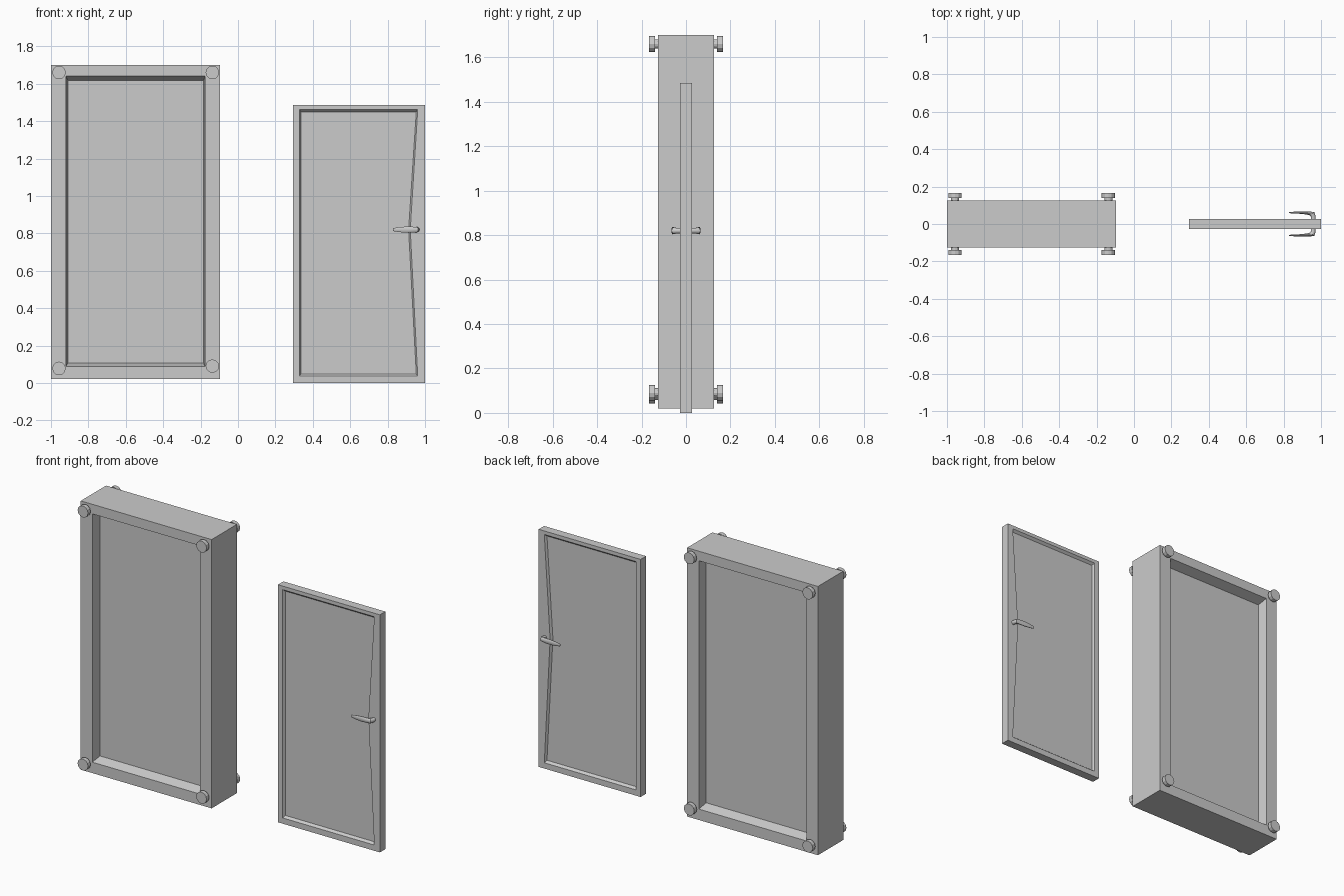
import bpy, bmesh
from math import sin, cos, pi
from mathutils import Vector

if "Cube" in bpy.data.objects:
    bpy.data.objects.remove(bpy.data.objects["Cube"])


def finish(name, bm, smooth=False):
    bmesh.ops.recalc_face_normals(bm, faces=bm.faces[:])
    me = bpy.data.meshes.new(name)
    bm.to_mesh(me)
    bm.free()
    ob = bpy.data.objects.new(name, me)
    bpy.context.collection.objects.link(ob)
    if smooth:
        bpy.context.view_layer.objects.active = ob
        ob.select_set(True)
        bpy.ops.object.shade_smooth_by_angle(angle=0.7)
        ob.select_set(False)
    return ob


def bridge(bm, a, b):
    n = len(a)
    for i in range(n):
        j = (i + 1) % n
        bm.faces.new((a[i], a[j], b[j], b[i]))


def recessed_slab(name, outer, rim, panel, half, depth):
    """Slab with a sloped-edge recess on both the front and the back."""
    bm = bmesh.new()
    edges = []
    for s in (-1, 1):
        loops = [[bm.verts.new((x, s * y, z)) for x, z in pts]
                 for pts, y in ((outer, half), (rim, half), (panel, half - depth))]
        bridge(bm, loops[0], loops[1])
        bridge(bm, loops[1], loops[2])
        bm.faces.new(loops[2])
        edges.append(loops[0])
    bridge(bm, edges[0], edges[1])
    return finish(name, bm)


def rect(x0, x1, z0, z1):
    return [(x0, z0), (x1, z0), (x1, z1), (x0, z1)]


def lathe_bolt(name, x, z, s):
    """Neck and wider round head along y."""
    bm = bmesh.new()
    n = 12
    rings = []
    for y, r in ((0.12, 0.021), (0.14, 0.021), (0.14, 0.036), (0.166, 0.036)):
        rings.append([bm.verts.new((x + r * cos(2 * pi * i / n), s * y,
                                    z + r * sin(2 * pi * i / n))) for i in range(n)])
    for a, b in zip(rings, rings[1:]):
        bridge(bm, a, b)
    bm.faces.new(rings[0])
    bm.faces.new(rings[-1])
    finish(name, bm)


def lever(name, s):
    """Tapered handle swept through a right-angle bend."""
    # x, y, half thickness, half height
    path = [(0.958, 0.010, 0.013, 0.013), (0.958, 0.042, 0.013, 0.013),
            (0.954, 0.053, 0.015, 0.015), (0.938, 0.057, 0.009, 0.016),
            (0.900, 0.060, 0.006, 0.017), (0.860, 0.061, 0.005, 0.014),
            (0.828, 0.061, 0.003, 0.008)]
    bm = bmesh.new()
    rings, n = [], 10
    for k, (x, y, w, h) in enumerate(path):
        p, q = path[max(k - 1, 0)], path[min(k + 1, len(path) - 1)]
        t = Vector((q[0] - p[0], q[1] - p[1])).normalized()
        ring = []
        for i in range(n):
            a = 2 * pi * i / n
            ring.append(bm.verts.new((x - t.y * w * cos(a), s * (y + t.x * w * cos(a)),
                                      0.82 + h * sin(a))))
        rings.append(ring)
    for a, b in zip(rings, rings[1:]):
        bridge(bm, a, b)
    bm.faces.new(rings[0])
    bm.faces.new(rings[-1])
    finish(name, bm, smooth=True)


# Deep frame with recessed panel
recessed_slab("frame_block", rect(-1.0, -0.095, 0.02, 1.70),
              rect(-0.92, -0.176, 0.088, 1.64),
              rect(-0.909, -0.185, 0.107, 1.618), 0.125, 0.06)

# Corner bolts on both faces
for s, side in ((-1, "front"), (1, "back")):
    for x, z in ((-0.957, 1.66), (-0.137, 1.66), (-0.957, 0.078), (-0.137, 0.09)):
        lathe_bolt(f"{side}_bolt", x, z, s)


# Thin door whose recess is pinched beside the handle
def pinched(x0, x1, xm, z0, z1):
    return [(x0, z0), (x1, z0), (xm, 0.82), (x1, z1), (x0, z1)]


recessed_slab("door_leaf", pinched(0.295, 1.0, 1.0, 0.0, 1.485),
              pinched(0.328, 0.961, 0.921, 0.036, 1.463),
              pinched(0.336, 0.953, 0.912, 0.048, 1.450), 0.027, 0.015)

# Lever handles, front and back
lever("front_handle", -1)
lever("back_handle", 1)
